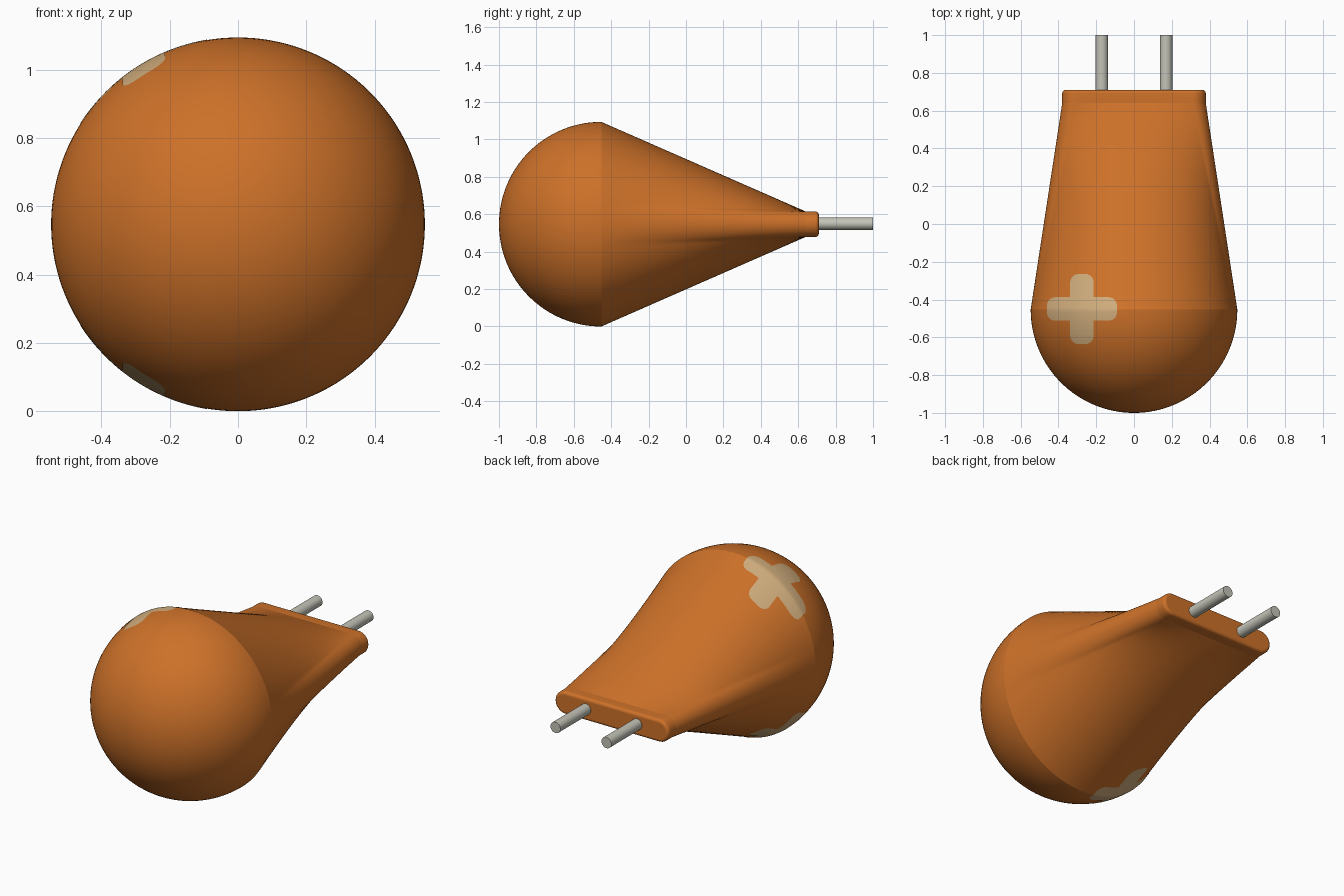
import bpy, bmesh, math
from mathutils import Vector
from mathutils.bvhtree import BVHTree

cube = bpy.data.objects.get("Cube")
if cube:
    bpy.data.objects.remove(cube)


def material(name, rgb):
    mat = bpy.data.materials.new(name)
    mat.use_nodes = True
    mat.diffuse_color = (*rgb, 1)
    mat.node_tree.nodes["Principled BSDF"].inputs["Base Color"].default_value = (*rgb, 1)
    return mat


orange = material("orange", (0.61, 0.165, 0.022))
tan = material("tan", (0.62, 0.41, 0.20))
metal = material("metal", (0.55, 0.55, 0.48))

R = 0.547              # radius of the round end
SEAM, NECK, END = -0.453, 0.64, 0.71
HALF_H, CORE = 0.068, 0.312    # slot half height and cap centre
ROUND = 0.018
CAP_ARC = math.radians(11.8)   # arc of the circle that narrows into a slot cap
CAP_STEPS, FLAT_STEPS = 20, 60


def add_object(name, bm, mat):
    mesh = bpy.data.meshes.new(name)
    bm.to_mesh(mesh)
    bm.free()
    mesh.materials.append(mat)
    obj = bpy.data.objects.new(name, mesh)
    bpy.context.collection.objects.link(obj)
    return obj


def circle(r):
    """Circle points, split into the same four spans as the slot."""
    pts = []
    for base in (0, math.pi):
        for start, stop, count in ((-CAP_ARC, CAP_ARC, CAP_STEPS),
                                   (CAP_ARC, math.pi - CAP_ARC, FLAT_STEPS)):
            for i in range(count):
                a = base + start + (stop - start) * i / count
                pts.append(Vector((r * math.cos(a), r * math.sin(a))))
    return pts


def slot(h):
    """Round-ended slot points: cap, flat, cap, flat."""
    pts = []
    for sign in (1, -1):
        for i in range(CAP_STEPS):
            a = math.pi * (i / CAP_STEPS - 0.5)
            pts.append(sign * Vector((CORE + h * math.cos(a), h * math.sin(a))))
        for i in range(FLAT_STEPS):
            pts.append(sign * Vector((CORE * (1 - 2 * i / FLAT_STEPS), h)))
    return pts


# Body: half ball, loft to a slot, then a rounded flat end
rings = []
for i in range(1, 33):
    t = math.pi / 2 * i / 32
    rings.append((SEAM - R * math.cos(t), circle(R * math.sin(t))))
for i in range(1, 25):
    t = i / 24
    rings.append((SEAM + (NECK - SEAM) * t,
                  [p.lerp(q, t) for p, q in zip(circle(R), slot(HALF_H))]))
for i in range(7):
    t = math.pi / 2 * i / 6
    rings.append((END - ROUND * (1 - math.sin(t)),
                  slot(HALF_H - ROUND * (1 - math.cos(t)))))

bm = bmesh.new()
loops = [[bm.verts.new((p.x, y, R + p.y)) for p in pts] for y, pts in rings]
tip = bm.verts.new((0, SEAM - R, R))
n = len(loops[0])
for k in range(n):
    j = (k + 1) % n
    bm.faces.new((tip, loops[0][k], loops[0][j]))
    for p, q in zip(loops, loops[1:]):
        bm.faces.new((p[k], q[k], q[j], p[j]))
bm.faces.new(loops[-1])
bmesh.ops.recalc_face_normals(bm, faces=bm.faces)
for f in bm.faces:
    f.smooth = True
for loop in (loops[31], loops[55], loops[-1]):
    for k in range(n):
        bm.edges.get((loop[k], loop[(k + 1) % n])).smooth = False
surface = BVHTree.FromBMesh(bm)
add_object("body", bm, orange)


# Cross patches wrapped onto the top and bottom of the body
CENTRE = Vector((-0.275, -0.45))
ARM, HALF_W, CORNER = 0.185, 0.062, 0.045


def half_width(t):
    d = ARM - abs(t)
    if d >= CORNER:
        return HALF_W
    return HALF_W - CORNER + math.sqrt(max(0, CORNER ** 2 - (CORNER - d) ** 2))


def strip(bm, start, stop, along_x, side):
    rows = []
    for i in range(41):
        # rows crowd toward the ends so the corners stay round
        t = start + (stop - start) * (1 - math.cos(math.pi * i / 40)) / 2
        row = []
        for k in range(13):
            w = half_width(t) * (k / 6 - 1)
            x, y = CENTRE + Vector((t, w) if along_x else (w, t))
            hit, normal, _, _ = surface.ray_cast(Vector((x, y, R + 2 * side)),
                                                 Vector((0, 0, -side)))
            row.append(bm.verts.new(hit + normal * 0.0015))
        rows.append(row)
    for p, q in zip(rows, rows[1:]):
        for k in range(12):
            face = bm.faces.new((p[k], p[k + 1], q[k + 1], q[k]))
            face.normal_update()
            if face.normal.z * side < 0:
                face.normal_flip()
            face.smooth = True


for side, label in ((1, "top"), (-1, "bottom")):
    bm = bmesh.new()
    strip(bm, -ARM, ARM, True, side)
    strip(bm, HALF_W, ARM, False, side)
    strip(bm, -ARM, -HALF_W, False, side)
    add_object(label + "_cross_patch", bm, tan)

# Two wire leads
for x, label in ((0.17, "left"), (-0.17, "right")):
    bpy.ops.mesh.primitive_cylinder_add(vertices=32, radius=0.033, depth=0.33,
                                        location=(x, 0.835, R + 0.003),
                                        rotation=(math.pi / 2, 0, 0))
    lead = bpy.context.object
    lead.name = label + "_lead"
    lead.data.materials.append(metal)
    bpy.ops.object.shade_smooth_by_angle(angle=math.radians(40))
